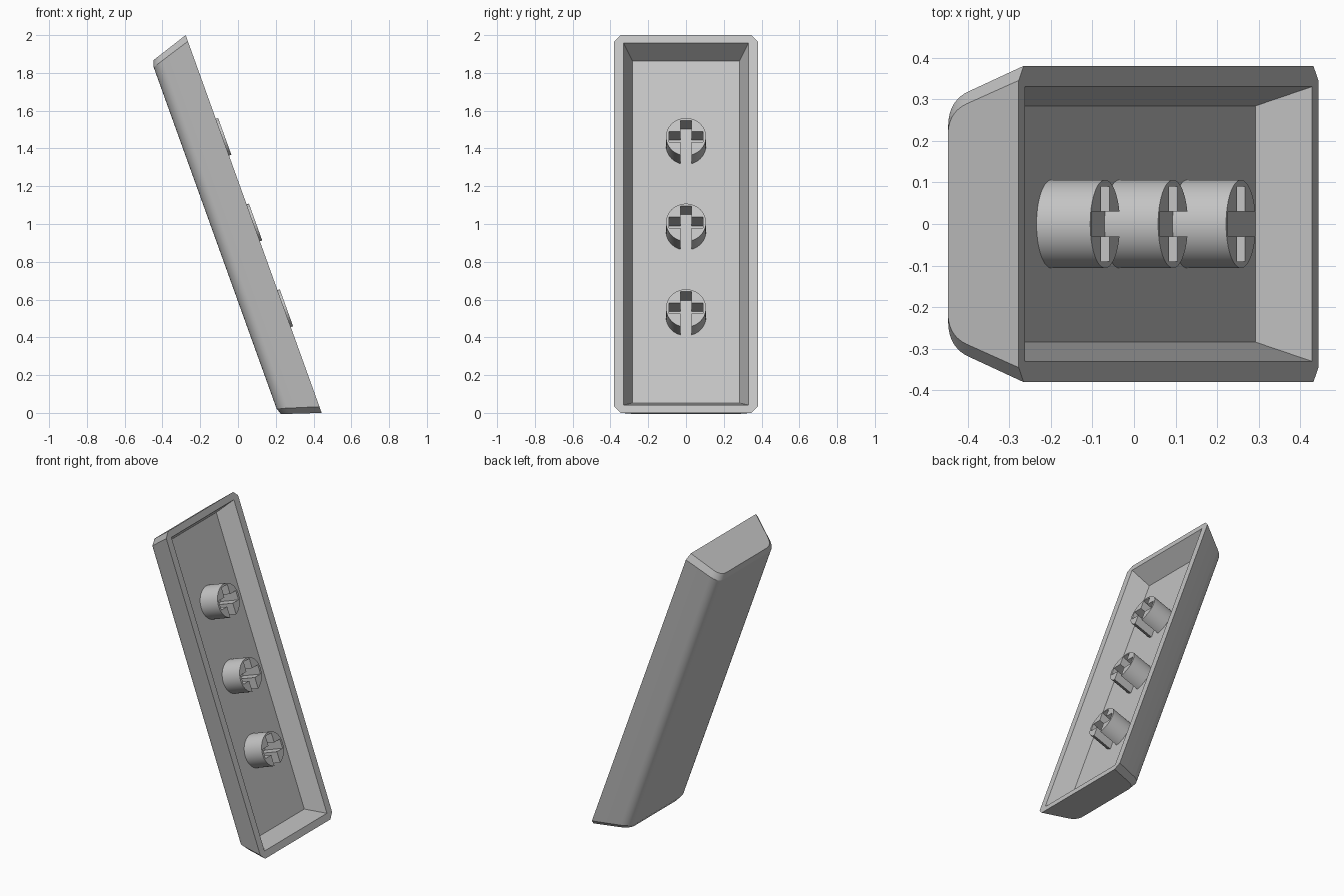
import bpy
import bmesh
import math
from mathutils import Matrix, Vector

cube = bpy.data.objects.get("Cube")
if cube:
    bpy.data.objects.remove(cube, do_unlink=True)

grey = bpy.data.materials.new("plain grey")
grey.use_nodes = True
colour = (0.55, 0.55, 0.55, 1)
grey.diffuse_color = colour
grey.node_tree.nodes["Principled BSDF"].inputs["Base Color"].default_value = colour

# Cap frame: local x runs down the length, local z points out of the open side
FRAME = Matrix.Translation((0.083, 0, 1.0)) @ Matrix.Rotation(math.radians(70.2), 4, "Y")
HALF_LENGTH, HALF_WIDTH, DEPTH = 1.063, 0.38, 0.217
FLOOR = 0.124


def make(name, bm):
    bmesh.ops.recalc_face_normals(bm, faces=bm.faces)
    mesh = bpy.data.meshes.new(name)
    bm.to_mesh(mesh)
    bm.free()
    mesh.materials.append(grey)
    obj = bpy.data.objects.new(name, mesh)
    bpy.context.collection.objects.link(obj)
    obj.matrix_world = FRAME
    return obj


def loft(name, rings):
    bm = bmesh.new()
    loops = [[bm.verts.new(p) for p in ring] for ring in rings]
    for a, b in zip(loops, loops[1:]):
        for i in range(len(a)):
            j = (i + 1) % len(a)
            bm.faces.new((a[i], a[j], b[j], b[i]))
    bm.faces.new(loops[0])
    bm.faces.new(loops[-1])
    return make(name, bm)


def box(name, x0, x1, y, z0, z1):
    return loft(name, [[(x0, -y, z), (x1, -y, z), (x1, y, z), (x0, y, z)] for z in (z0, z1)])


def activate(obj):
    bpy.ops.object.select_all(action="DESELECT")
    obj.select_set(True)
    bpy.context.view_layer.objects.active = obj


def cut(obj, cutters):
    activate(obj)
    for cutter in cutters:
        mod = obj.modifiers.new("cut", "BOOLEAN")
        mod.operation = "DIFFERENCE"
        mod.solver = "EXACT"
        mod.object = cutter
        bpy.ops.object.modifier_apply(modifier=mod.name)
    for cutter in cutters:
        bpy.data.objects.remove(cutter, do_unlink=True)


def smooth(obj):
    activate(obj)
    bpy.ops.object.shade_smooth_by_angle(angle=math.radians(15))


# Cross-section: sloped side, rounded shoulder, flat top
start, corner, end = Vector((0.318, 0.16)), Vector((0.295, DEPTH)), Vector((0.234, DEPTH))
half = [Vector((HALF_WIDTH, 0))]
for i in range(11):
    t = i / 10
    half.append(start * (1 - t) ** 2 + corner * 2 * t * (1 - t) + end * t * t)
section = half + [Vector((-p.x, p.y)) for p in reversed(half)]


# Shell: lofted along its length, ends leaning in and chamfered
def shell_ring(side, chamfered):
    ring = []
    for y, d in section:
        x = HALF_LENGTH - 0.31 * d
        if chamfered:
            ring.append((side * x, y * 0.908, -d * 0.945))
        else:
            ring.append((side * (x - 0.035), y, -d))
    return ring


shell = loft("cap_shell", [shell_ring(-1, True), shell_ring(-1, False),
                           shell_ring(1, False), shell_ring(1, True)])


# Tapered hollow
def hollow_ring(x, y, z):
    return [(-x, -y, z), (x, -y, z), (x, y, z), (-x, y, z)]


hollow = loft("hollow_cutter", [hollow_ring(0.963, 0.284, -FLOOR),
                                hollow_ring(1.073, 0.376, FLOOR)])
cut(shell, [hollow])
smooth(shell)

# Three round stems with a cross slot, open at the lower side
for name, x in (("upper_stem", -0.486), ("middle_stem", -0.004), ("lower_stem", 0.478)):
    bm = bmesh.new()
    bmesh.ops.create_cone(bm, cap_ends=True, segments=48, radius1=0.106, radius2=0.106,
                          depth=0.14, matrix=Matrix.Translation((x, 0, -0.057)))
    stem = make(name, bm)
    cut(stem, [box("long_slot_cutter", x - 0.093, x + 0.15, 0.03, -0.2, 0.1),
               box("cross_slot_cutter", x - 0.03, x + 0.03, 0.09, -0.2, 0.1)])
    smooth(stem)
